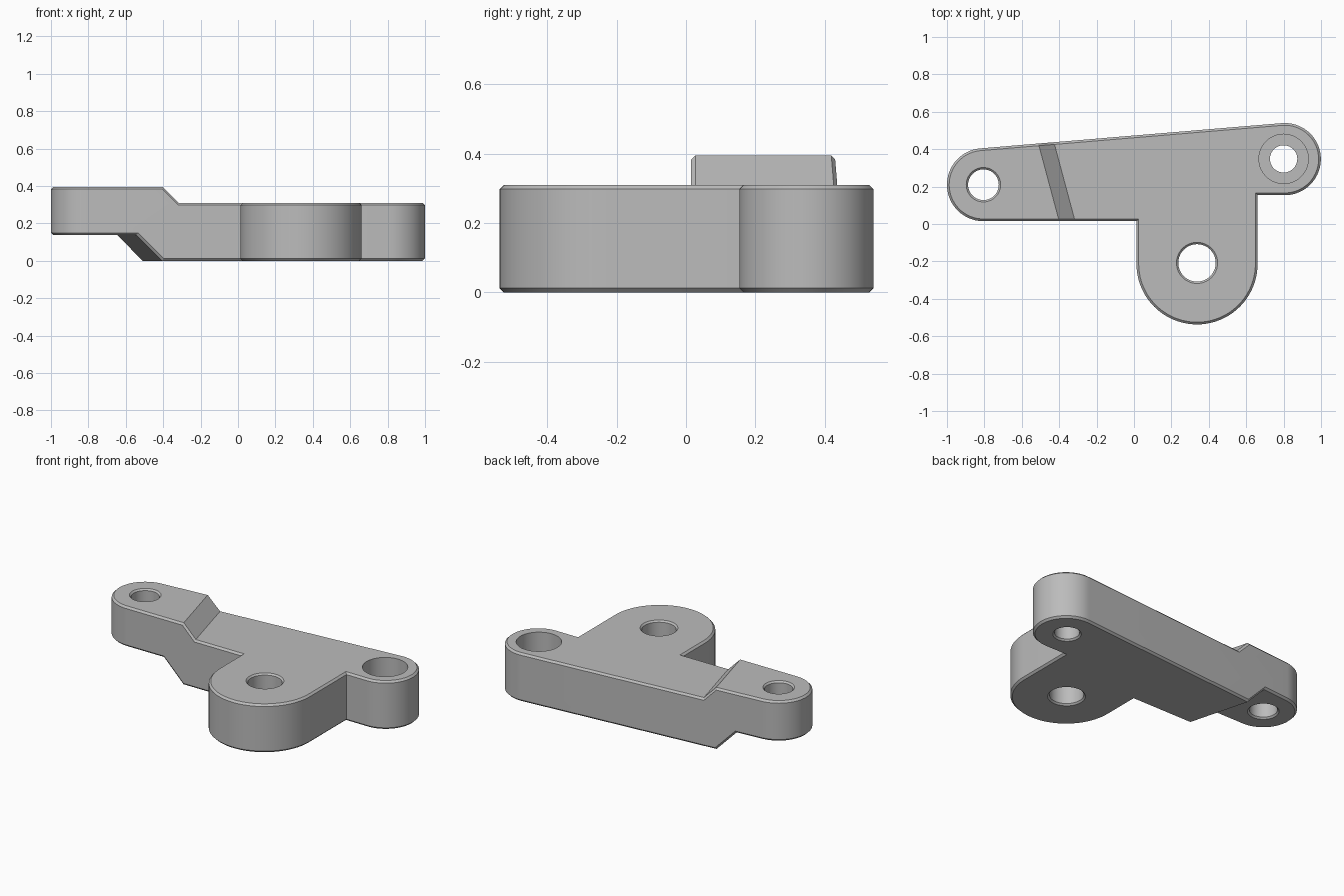
import bpy, bmesh
from math import cos, sin, pi, radians

if "Cube" in bpy.data.objects:
    bpy.data.objects.remove(bpy.data.objects["Cube"])

TOP, DECK, UNDER = 0.395, 0.31, 0.138
CHAMFER = 0.012
SLANT = -0.268

metal = bpy.data.materials.new("plain_grey")
metal.use_nodes = True
GREY = (0.5, 0.5, 0.5, 1)
metal.diffuse_color = GREY
metal.node_tree.nodes["Principled BSDF"].inputs["Base Color"].default_value = GREY


def arc(cx, cy, r, start, end, n=40):
    return [(cx + r * cos(radians(start + (end - start) * i / n)),
             cy + r * sin(radians(start + (end - start) * i / n))) for i in range(n + 1)]


def loft(name, rings):
    """Solid with closed ends from a list of matching rings of points."""
    bm = bmesh.new()
    loops = [[bm.verts.new(p) for p in ring] for ring in rings]
    n = len(loops[0])
    for a, b in zip(loops, loops[1:]):
        for i in range(n):
            j = (i + 1) % n
            bm.faces.new((a[i], a[j], b[j], b[i]))
    bm.faces.new(loops[0][::-1])
    bm.faces.new(loops[-1])
    bmesh.ops.recalc_face_normals(bm, faces=bm.faces[:])
    mesh = bpy.data.meshes.new(name)
    bm.to_mesh(mesh)
    bm.free()
    mesh.materials.append(metal)
    obj = bpy.data.objects.new(name, mesh)
    bpy.context.collection.objects.link(obj)
    return obj


def combine(obj, tool, operation):
    """Apply a boolean and discard the tool."""
    mod = obj.modifiers.new("cut", "BOOLEAN")
    mod.object, mod.operation, mod.solver = tool, operation, "EXACT"
    tool.hide_render = True
    bpy.context.view_layer.update()
    graph = bpy.context.evaluated_depsgraph_get()
    mesh = bpy.data.meshes.new_from_object(obj.evaluated_get(graph))
    obj.modifiers.clear()
    obj.data = mesh
    bpy.data.objects.remove(tool)


# Plan outline: two end bosses, a tapered arm and a rounded front lug
outline = (arc(-0.805, 0.21, 0.195, 95, 270)
           + [(0.013, 0.015)]
           + arc(0.337, -0.213, 0.324, 180, 360)
           + [(0.661, 0.155)]
           + arc(0.806, 0.347, 0.193, -90, 95))
bracket = loft("bracket_arm", [[(x, y, z) for x, y in outline] for z in (-0.1, 0.6)])

# Side profile with the raised left end, swept along the slanted step
side = [(-2, UNDER), (-0.54, UNDER), (-0.402, 0), (2, 0),
        (2, DECK), (-0.315, DECK), (-0.40, TOP), (-2, TOP)]
step_tool = loft("step_tool", [[(x + SLANT * (y - 0.015), y, z) for x, z in side]
                               for y in (-1, 1)])
combine(bracket, step_tool, "INTERSECT")

# Chamfer the rim where the walls meet the top and bottom surfaces
bm = bmesh.new()
bm.from_mesh(bracket.data)
bmesh.ops.remove_doubles(bm, verts=bm.verts[:], dist=1e-5)
bm.normal_update()
rim = [e for e in bm.edges if len(e.link_faces) == 2
       and sum(abs(f.normal.z) < 0.1 for f in e.link_faces) == 1]
bmesh.ops.bevel(bm, geom=rim, offset=CHAMFER, segments=1, affect="EDGES",
                clamp_overlap=False)
bm.to_mesh(bracket.data)
bm.free()


def drill(x, y, profile):
    """Cut a round hole described by (radius, height) pairs."""
    rings = [[(px, py, z) for px, py in arc(x, y, r, 0, 360, 64)[:-1]] for r, z in profile]
    combine(bracket, loft("drill_tool", rings), "DIFFERENCE")


def chamfered(r, low, high, c=0.01):
    return [(r + c, low - 0.05), (r + c, low), (r, low + c),
            (r, high - c), (r + c, high), (r + c, high + 0.05)]


# Plain holes in the raised end and the front lug
drill(-0.805, 0.21, chamfered(0.082, UNDER, TOP))
drill(0.337, -0.208, chamfered(0.1, 0, DECK))
# Counterbored hole in the right-hand boss
bore_floor = 0.14
drill(0.80, 0.348, [(0.083, -0.05), (0.083, 0), (0.073, 0.01), (0.073, bore_floor),
                    (0.132, bore_floor), (0.132, DECK + 0.05)])

bpy.ops.object.select_all(action="DESELECT")
bracket.select_set(True)
bpy.context.view_layer.objects.active = bracket
bpy.ops.object.shade_smooth_by_angle(angle=radians(20))
